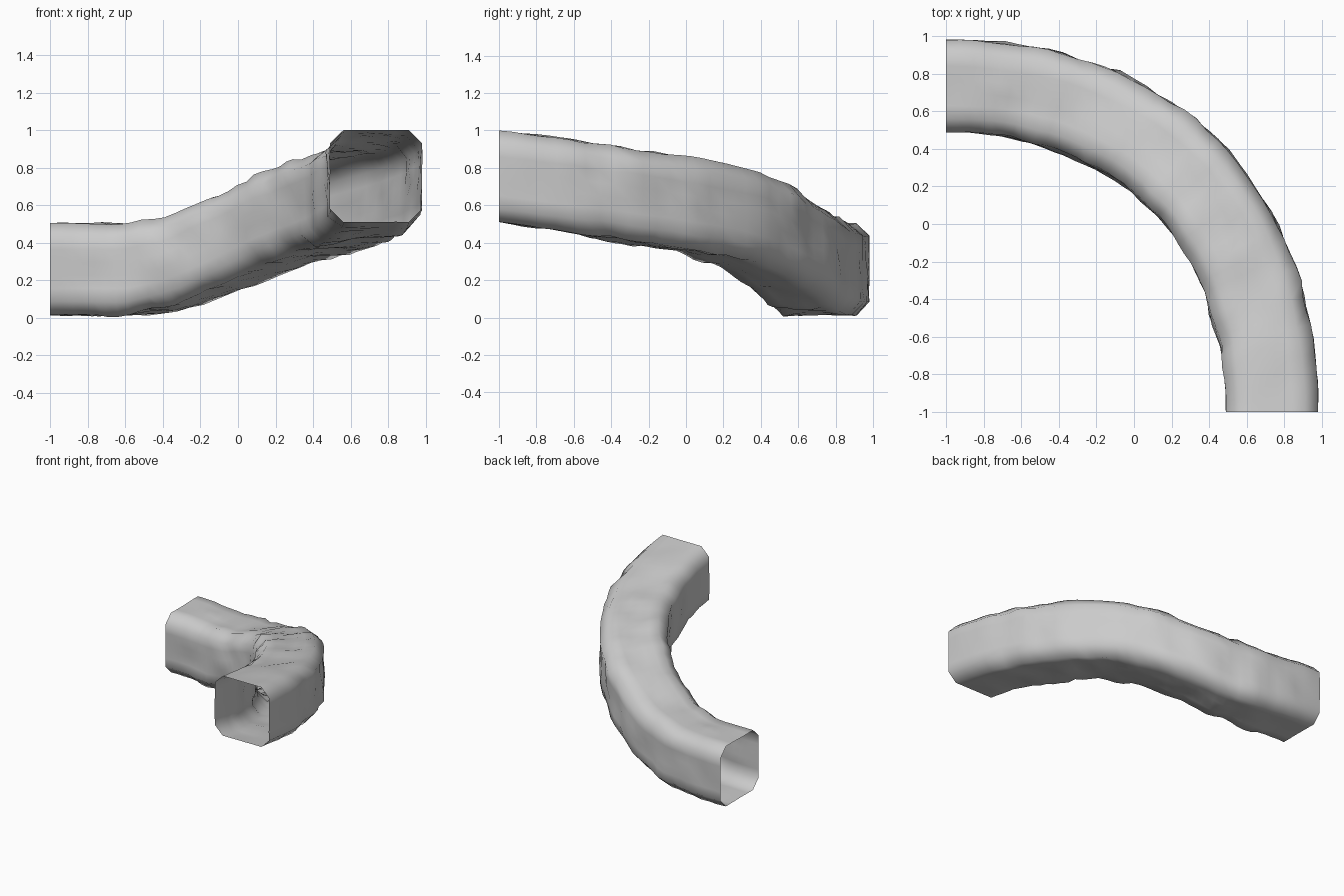
import bpy, bmesh, math
from mathutils import Vector, noise

if "Cube" in bpy.data.objects:
    bpy.data.objects.remove(bpy.data.objects["Cube"], do_unlink=True)

STEPS = 40          # rings along the bend
HALF, CUT = 0.245, 0.07   # half width of the passage and its corner bevel

# floor-to-ceiling midline: (angle in degrees, height)
RISE = [(0, .26), (15, .262), (23, .30), (30, .375), (38, .46), (45, .53),
        (52, .58), (60, .62), (75, .69), (90, .755)]


def height(angle):
    for (a, za), (b, zb) in zip(RISE, RISE[1:]):
        if angle <= b:
            return za + (zb - za) * (angle - a) / (b - a)
    return RISE[-1][1]


def section():
    """Square with bevelled corners, subdivided along its flat sides."""
    flat = HALF - CUT
    pts = []
    for quarter in range(4):
        c, s = round(math.cos(quarter * math.pi / 2)), round(math.sin(quarter * math.pi / 2))
        side = [(HALF, -flat + 2 * flat * i / 5) for i in range(6)]
        pts += [(x * c - y * s, x * s + y * c) for x, y in side]
    return pts


# rock passage: an open shell swept round a quarter turn while it climbs
bm = bmesh.new()
profile = section()
rings = []
for i in range(STEPS + 1):
    t = i / STEPS
    a = t * math.pi / 2
    bulge = math.sin(2 * a) ** 2
    radius = 1.735 + 0.055 * bulge
    z = height(t * 90)
    rough = 0.035 * min(1, 0.15 + 5 * min(t, 1 - t))
    ring = []
    for u, v in profile:
        out = Vector((math.sin(a), math.cos(a), 0))
        p = Vector((-1, -1, z + v)) + out * (radius + u * (1 + 0.04 * bulge))
        # lumps push the wall in and out across the section only
        n = noise.noise(p * 5) * 0.6 + noise.noise(p * 11) * 0.4
        normal = (out * u + Vector((0, 0, v))).normalized()
        p += normal * n * rough
        p.z = min(max(p.z, 0), 1)
        ring.append(bm.verts.new(p))
    rings.append(ring)

count = len(profile)
for r0, r1 in zip(rings, rings[1:]):
    for j in range(count):
        k = (j + 1) % count
        bm.faces.new((r0[j], r0[k], r1[k], r1[j]))
bmesh.ops.recalc_face_normals(bm, faces=bm.faces)
# make sure the shell faces outward
outer = max(bm.faces, key=lambda f: f.calc_center_median().z)
if outer.normal.z < 0:
    bmesh.ops.reverse_faces(bm, faces=bm.faces)

mesh = bpy.data.meshes.new("tunnel_passage")
bm.to_mesh(mesh)
bm.free()
tunnel = bpy.data.objects.new("tunnel_passage", mesh)
bpy.context.collection.objects.link(tunnel)

stone = bpy.data.materials.new("light_grey_stone")
stone.use_nodes = True
grey = (0.6, 0.6, 0.6, 1)
stone.diffuse_color = grey
stone.node_tree.nodes["Principled BSDF"].inputs["Base Color"].default_value = grey
mesh.materials.append(stone)

bpy.context.view_layer.objects.active = tunnel
tunnel.select_set(True)
bpy.ops.object.shade_smooth()
